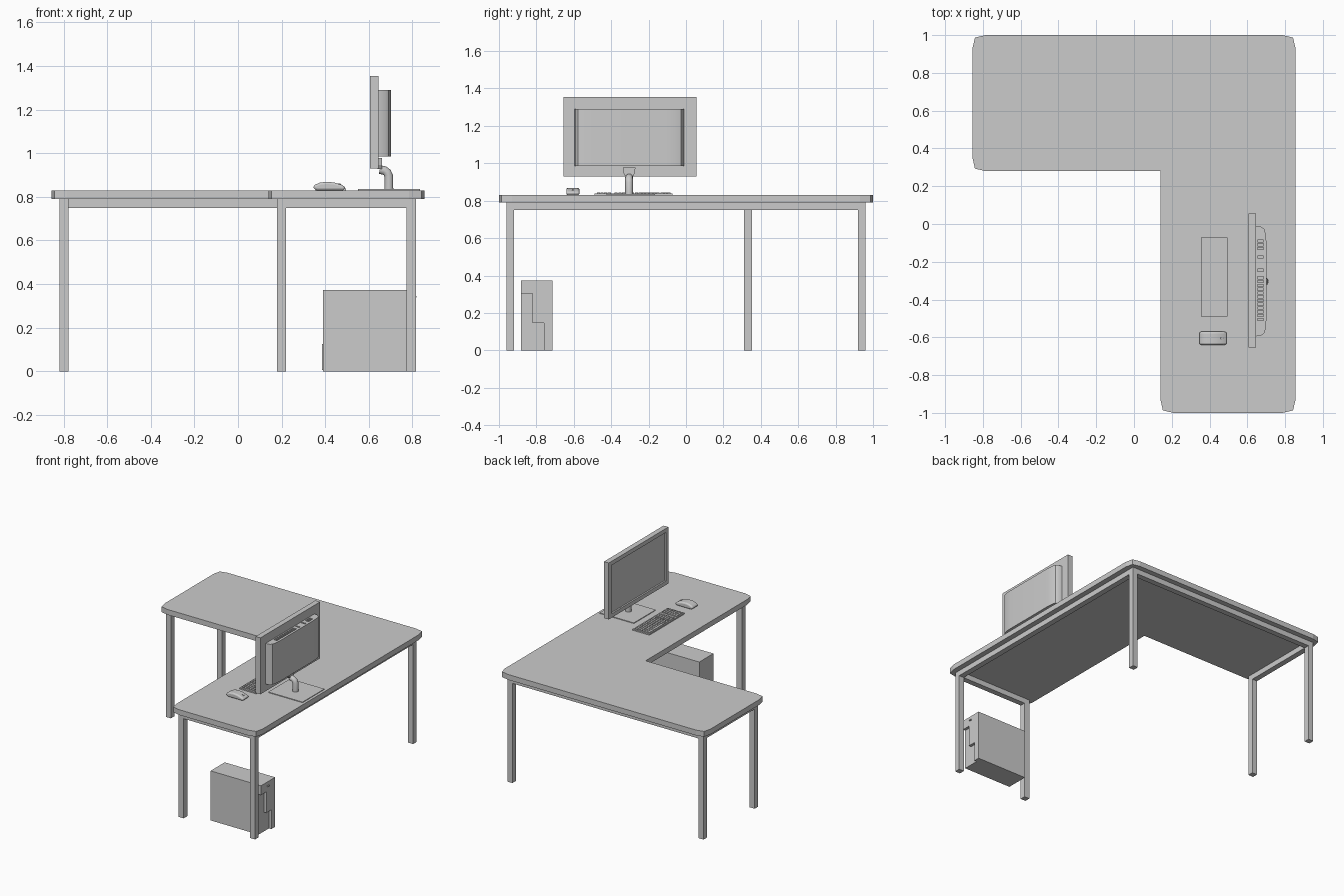
import bpy, bmesh
from mathutils import Vector

if "Cube" in bpy.data.objects:
    bpy.data.objects.remove(bpy.data.objects["Cube"])


def finish(name, bm):
    bmesh.ops.recalc_face_normals(bm, faces=bm.faces)
    me = bpy.data.meshes.new(name)
    bm.to_mesh(me)
    bm.free()
    ob = bpy.data.objects.new(name, me)
    bpy.context.collection.objects.link(ob)
    return ob


def add_box(bm, x0, x1, y0, y1, z0, z1):
    vs = bmesh.ops.create_cube(bm, size=1)["verts"]
    for v in vs:
        v.co = Vector((x1 if v.co.x > 0 else x0, y1 if v.co.y > 0 else y0, z1 if v.co.z > 0 else z0))


def boxes(name, *dims):
    bm = bmesh.new()
    for d in dims:
        add_box(bm, *d)
    return finish(name, bm)


def prism(name, pts, axis, lo, hi):
    """Extrude a 2D profile along an axis (0=x, 1=y, 2=z)."""
    def place(p, t):
        c = list(p)
        c.insert(axis, t)
        return c
    bm = bmesh.new()
    face = bm.faces.new([bm.verts.new(place(p, lo)) for p in pts])
    geo = bmesh.ops.extrude_face_region(bm, geom=[face])["geom"]
    step = Vector(place((0, 0), hi - lo))
    bmesh.ops.translate(bm, vec=step, verts=[g for g in geo if isinstance(g, bmesh.types.BMVert)])
    return finish(name, bm)


def smooth(ob, angle=0.6):
    bpy.ops.object.select_all(action='DESELECT')
    ob.select_set(True)
    bpy.context.view_layer.objects.active = ob
    bpy.ops.object.shade_smooth_by_angle(angle=angle)


def bevel(ob, width, seg=3):
    m = ob.modifiers.new("bevel", 'BEVEL')
    m.width, m.segments = width, seg
    m.limit_method, m.angle_limit = 'ANGLE', 0.9


# L-shaped desk top with softly clipped corners
def corner(x, y, sx, sy, along_x_first):
    pts = [(x + sx * 0.07, y), (x + sx * 0.013, y + sy * 0.013), (x, y + sy * 0.07)]
    return pts if along_x_first else pts[::-1]


outline = (corner(-0.855, 1, 1, -1, True) + corner(-0.855, 0.28, 1, 1, False) + [(0.14, 0.28)]
           + corner(0.14, -1, 1, 1, False) + corner(0.855, -1, -1, 1, True)
           + corner(0.855, 1, -1, -1, False))
prism("desk_top", outline, 2, 0.79, 0.83)

# Legs and outer rails
h = 0.021
for i, (x, y) in enumerate([(-0.798, 0.94), (-0.798, 0.332), (0.2, -0.94), (0.794, -0.94), (0.794, 0.94)]):
    boxes(f"desk_leg_{i + 1}", (x - h, x + h, y - h, y + h, 0, 0.79))
boxes("desk_rails",
      (0.794 - h, 0.794 + h, -0.919, 0.919, 0.75, 0.79),
      (-0.777, 0.773, 0.94 - h, 0.94 + h, 0.75, 0.79),
      (-0.798 - h, -0.798 + h, 0.353, 0.919, 0.75, 0.79),
      (0.221, 0.773, -0.94 - h, -0.94 + h, 0.75, 0.79))

# Computer tower: body, stepped back frame and front trim
boxes("tower_body", (0.39, 0.79, -0.883, -0.715, 0, 0.373))
prism("tower_back_frame", [(-0.715, 0), (-0.715, 0.373), (-0.883, 0.373), (-0.883, 0.303),
                           (-0.82, 0.303), (-0.82, 0.145), (-0.76, 0.145), (-0.76, 0)], 0, 0.79, 0.81)
boxes("tower_front_trim", (0.384, 0.39, -0.86, -0.74, 0.005, 0.125))
boxes("tower_latch", (0.81, 0.818, -0.81, -0.79, 0.338, 0.346))

# Monitor panel with recessed screen
Y0, Y1, Z0, Z1, B = -0.655, 0.055, 0.93, 1.355, 0.03
boxes("monitor_panel", (0.617, 0.645, Y0, Y1, Z0, Z1))
boxes("monitor_bezel",
      (0.605, 0.617, Y0, Y1, Z0, Z0 + B), (0.605, 0.617, Y0, Y1, Z1 - B, Z1),
      (0.605, 0.617, Y0, Y0 + B, Z0 + B, Z1 - B), (0.605, 0.617, Y1 - B, Y1, Z0 + B, Z1 - B))

# Rear shell with rounded vertical edges and vent slots
shell = prism("monitor_rear_shell",
              [(0.644, -0.595), (0.675, -0.59), (0.69, -0.578), (0.698, -0.55), (0.701, -0.5),
               (0.701, -0.1), (0.698, -0.055), (0.69, -0.027), (0.675, -0.015), (0.644, -0.01)],
              2, 0.985, 1.29)
slots = [-0.09, -0.11, -0.13, -0.175, -0.245] + [-0.285 - 0.02 * i for i in range(12)]
cutter = boxes("vent_cutter", *[(0.653, 0.685, y - 0.006, y + 0.006, 1.275, 1.3) for y in slots])
cutter.hide_render = True
cutter.hide_viewport = True
m = shell.modifiers.new("vents", 'BOOLEAN')
m.operation, m.object, m.solver = 'DIFFERENCE', cutter, 'EXACT'
smooth(shell)

# Stand: bracket, bent neck and flat base with side strips
prism("stand_bracket", [(-0.338, 0.978), (-0.27, 0.978), (-0.275, 0.945), (-0.285, 0.928),
                        (-0.323, 0.928), (-0.333, 0.945)], 0, 0.64, 0.66)
cu = bpy.data.curves.new("stand_neck", 'CURVE')
cu.dimensions = '3D'
cu.bevel_depth, cu.bevel_resolution, cu.use_fill_caps = 0.021, 3, True
path = [(0.65, 0.925), (0.67, 0.921), (0.684, 0.912), (0.691, 0.895), (0.692, 0.83)]
sp = cu.splines.new('POLY')
sp.points.add(len(path) - 1)
for p, (x, z) in zip(sp.points, path):
    p.co = (x, -0.304, z, 1)
neck = bpy.data.objects.new("stand_neck", cu)
bpy.context.collection.objects.link(neck)
boxes("stand_base", (0.55, 0.835, -0.425, -0.165, 0.829, 0.835))

# Keyboard: plate plus rows of keys in three blocks
plate = boxes("keyboard_plate", (0.355, 0.495, -0.49, -0.072, 0.829, 0.839))
bm = bmesh.new()
for start, count in [(-0.082, 12), (-0.326, 3), (-0.402, 4)]:
    for row in range(6):
        x = 0.363 + row * 0.0205
        if row == 0 and count == 12:
            # Bottom row with a long space bar
            spans = [(0, 3), (3, 9), (9, 10), (10, 11), (11, 12)]
        else:
            spans = [(k, k + 1) for k in range(count)]
        for a, b in spans:
            add_box(bm, x, x + 0.0165, start - b * 0.0195 + 0.003, start - a * 0.0195, 0.838, 0.844)
finish("keyboard_keys", bm)

# Mouse with scroll wheel
mouse = prism("mouse_body", [(0.36, 0.83), (0.342, 0.842), (0.352, 0.855), (0.375, 0.865), (0.405, 0.869),
                             (0.44, 0.866), (0.475, 0.855), (0.495, 0.843), (0.482, 0.83)], 1, -0.64, -0.57)
bevel(mouse, 0.01)
smooth(mouse)
bpy.ops.mesh.primitive_cylinder_add(vertices=16, radius=0.01, depth=0.008,
                                    location=(0.465, -0.605, 0.852), rotation=(1.5708, 0, 0))
bpy.context.object.name = "mouse_wheel"
smooth(bpy.context.object)
